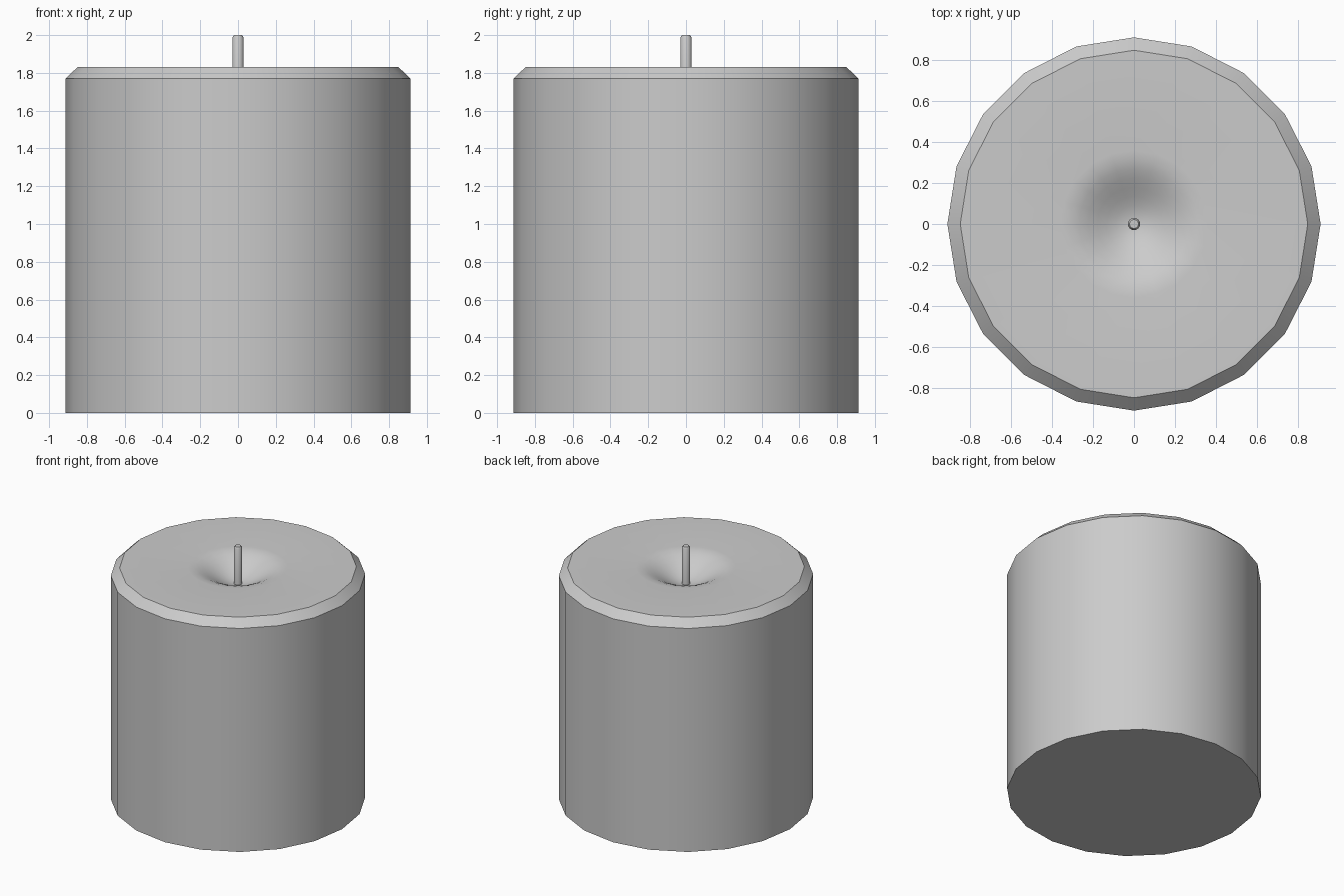
import bpy, bmesh, math

if "Cube" in bpy.data.objects:
    bpy.data.objects.remove(bpy.data.objects["Cube"])


def lathe(name, profile, sides, angle=30):
    """Revolve an (r, z) profile around z; r = 0 makes a pole."""
    bm = bmesh.new()
    rings = []
    for r, z in profile:
        if r == 0:
            rings.append([bm.verts.new((0, 0, z))] * sides)
        else:
            rings.append([bm.verts.new((r * math.cos(2 * math.pi * i / sides),
                                        r * math.sin(2 * math.pi * i / sides), z))
                          for i in range(sides)])
    for a, b in zip(rings, rings[1:]):
        for i in range(sides):
            j = (i + 1) % sides
            bm.faces.new(list(dict.fromkeys((a[i], a[j], b[j], b[i]))))
    bmesh.ops.recalc_face_normals(bm, faces=bm.faces)
    mesh = bpy.data.meshes.new(name)
    bm.to_mesh(mesh)
    bm.free()
    ob = bpy.data.objects.new(name, mesh)
    bpy.context.collection.objects.link(ob)
    bpy.ops.object.select_all(action='DESELECT')
    ob.select_set(True)
    bpy.context.view_layer.objects.active = ob
    bpy.ops.object.shade_smooth_by_angle(angle=math.radians(angle))
    return ob


# Wax body: 20-sided cylinder, chamfered rim, melted dip in the middle
DIP_R, DIP_DEPTH = 0.36, 0.13
dip = []
for k in range(9):
    r = DIP_R * (1 - k / 8)
    z = 1.83 - DIP_DEPTH * 0.5 * (1 + math.cos(math.pi * r / DIP_R))
    dip.append((r, z))
lathe("wax_body", [(0, 0), (0.913, 0), (0.913, 1.77), (0.85, 1.83)] + dip, 20)

# Wick: thin rod with a slightly rounded tip, rooted in the dip
lathe("wick", [(0, 1.68), (0.03, 1.68), (0.03, 1.985), (0.022, 2.0), (0, 2.0)], 16)
